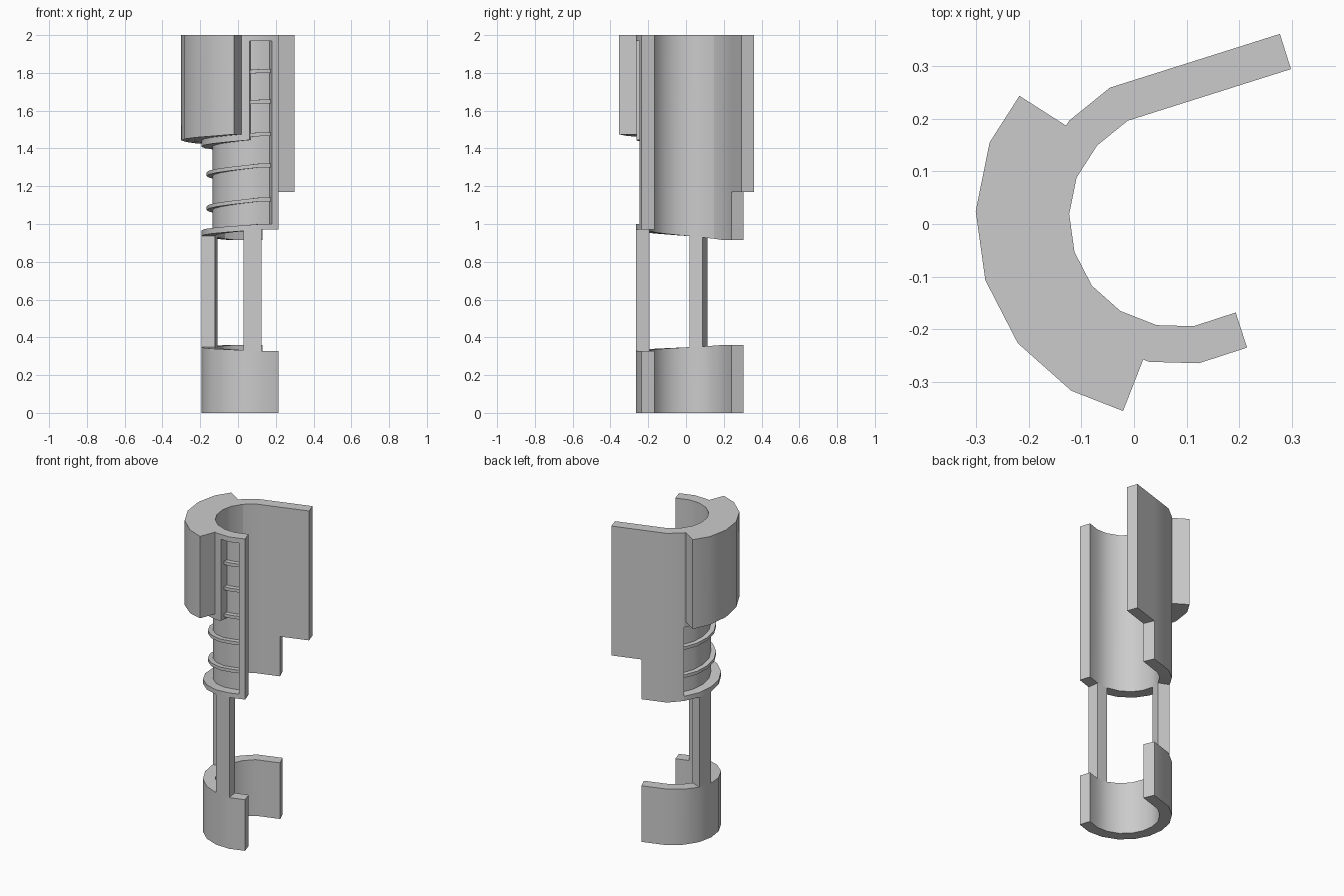
import bpy, bmesh, math
from mathutils import Vector

if "Cube" in bpy.data.objects:
    bpy.data.objects.remove(bpy.data.objects["Cube"])

# Inner outline of the open shell: straight back flap, arc, short front lip
PATH = [Vector(p) for p in [
    (0.298, 0.294), (-0.012, 0.196), (-0.07, 0.149), (-0.109, 0.088),
    (-0.123, 0.019), (-0.113, -0.053), (-0.08, -0.117), (-0.026, -0.165),
    (0.043, -0.192), (0.113, -0.194), (0.193, -0.168)]]


def seg_normal(i):
    d = (PATH[i + 1] - PATH[i]).normalized()
    return Vector((d.y, -d.x))


def offset(i, o, lo, hi):
    # mitred offset of path point i, square at the ends lo and hi
    if i <= lo:
        return PATH[i] + seg_normal(i) * o
    if i >= hi:
        return PATH[i] + seg_normal(i - 1) * o
    a, b = seg_normal(i - 1), seg_normal(i)
    return PATH[i] + (a + b) * (o / (1 + a.dot(b)))


def at(s, o, lo, hi):
    i = min(int(s), 9)
    return offset(i, o, lo, hi).lerp(offset(i + 1, o, lo, hi), s - i)


def sweep(name, s0, s1, o0, o1, zb, zt, lo=0, hi=10):
    """Solid along the path from s0 to s1, between offsets o0 and o1.
    zb and zt are numbers or functions of s."""
    stops = [s0] + [i for i in range(11) if s0 < i < s1] + [s1]
    val = lambda z, s: z(s) if callable(z) else z
    bm = bmesh.new()
    rows = []
    for s in stops:
        p, q = at(s, o0, lo, hi), at(s, o1, lo, hi)
        b, t = val(zb, s), val(zt, s)
        rows.append([bm.verts.new((p.x, p.y, b)), bm.verts.new((q.x, q.y, b)),
                     bm.verts.new((q.x, q.y, t)), bm.verts.new((p.x, p.y, t))])
    for r, n in zip(rows, rows[1:]):
        for k in range(4):
            j = (k + 1) % 4
            bm.faces.new((r[k], r[j], n[j], n[k]))
    bm.faces.new(rows[0])
    bm.faces.new(rows[-1][::-1])
    bmesh.ops.recalc_face_normals(bm, faces=bm.faces)
    me = bpy.data.meshes.new(name)
    bm.to_mesh(me)
    bm.free()
    ob = bpy.data.objects.new(name, me)
    bpy.context.collection.objects.link(ob)
    bpy.ops.object.select_all(action='DESELECT')
    ob.select_set(True)
    bpy.context.view_layer.objects.active = ob
    bpy.ops.object.shade_smooth_by_angle(angle=math.radians(30))
    return ob


def ramp(z1, z9):
    # slopes along the arc, level on the straight ends
    return lambda s: z1 + (z9 - z1) * min(max((s - 1) / 8, 0), 1)


T, SKIN = 0.07, 0.012
WIN0, WIN1 = 8.35, 9.62          # sides of the front window
low_top = ramp(0.36, 0.328)
up_bottom = ramp(0.915, 0.97)
flange_top = ramp(0.945, 1.0)
collar_bottom = ramp(1.418, 1.483)
lip_bottom = ramp(1.385, 1.45)

# Lower ring and the two posts that carry the upper shell
sweep("lower_ring", 0.54, 10, 0, T, 0, low_top)
sweep("left_post", 3, 4, 0, T, low_top, up_bottom)
sweep("front_post", 8, 9, 0, T, low_top, up_bottom)

# Back wall with its stepped flap
sweep("back_wall", 0.54, 2, 0, T, up_bottom, 2)
sweep("back_flap", 0, 0.54, 0, T, 1.17, 2)

# Thin core, its flange, the thick upper wall and the window frame
sweep("core_skin", 2, 10, 0, SKIN, up_bottom, 2)
sweep("bottom_flange", 2, 10, SKIN, T, up_bottom, flange_top)
sweep("upper_wall", 2, WIN0, SKIN, T, lip_bottom, 2)
sweep("front_edge_strip", WIN1, 10, SKIN, T, flange_top, 2)
sweep("window_top_bar", WIN0, WIN1, SKIN, T, 1.968, 2)

# Outer collar
sweep("collar", 2, 8, T, 0.175, collar_bottom, 2, 2, 8)

# Sloping coil turns, the upper ones seen only in the window
for n, z in enumerate([1.13, 1.31, 1.475, 1.648, 1.81]):
    start = 2 if n < 2 else WIN0
    drop = 0.075 if n < 2 else 0.05
    sweep(f"coil_turn_{n + 1}", start, WIN1, SKIN, 0.042,
          ramp(z - drop - 0.01, z - 0.01), ramp(z - drop + 0.01, z + 0.01))
